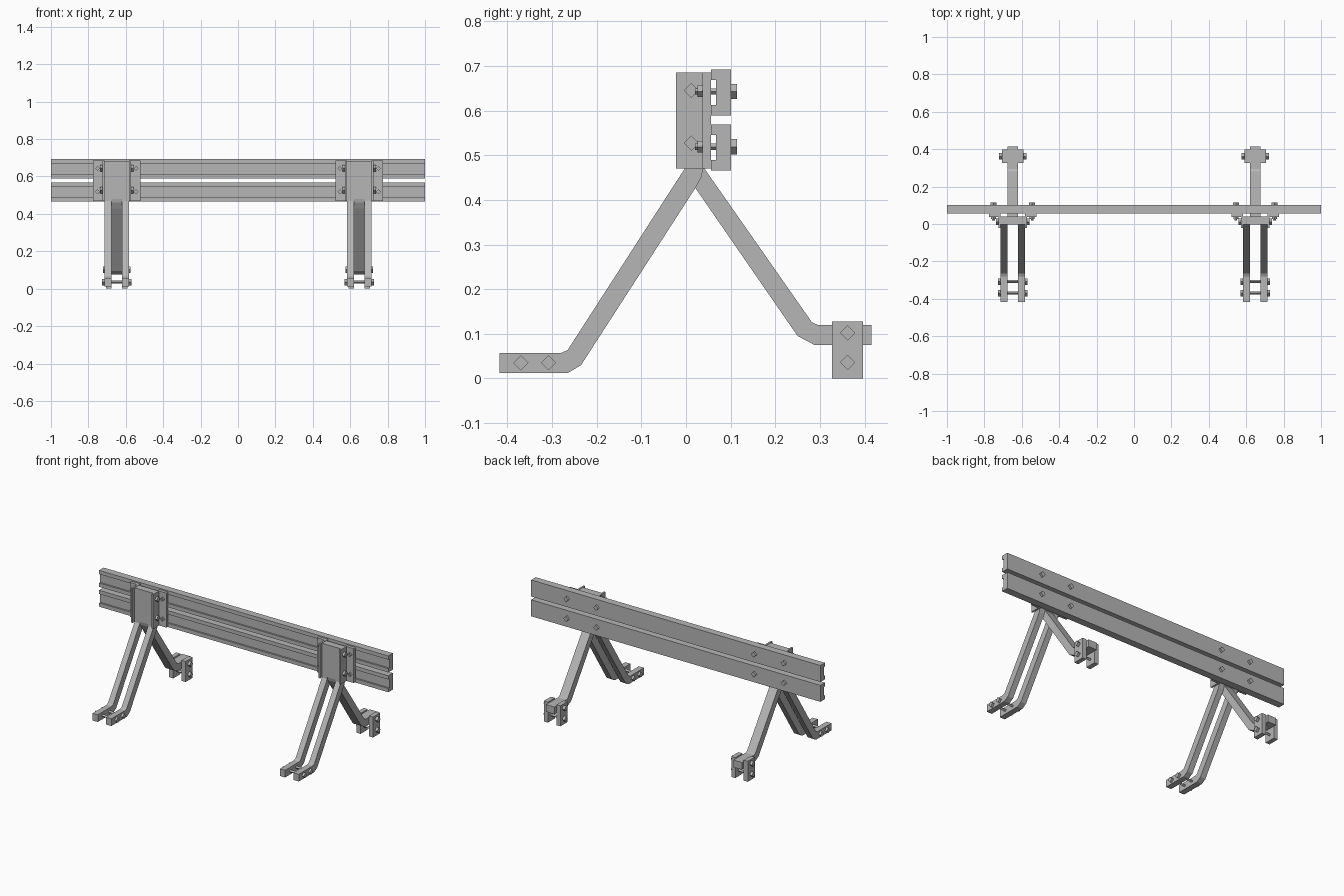
import bpy
import bmesh
import math
from mathutils import Matrix, Vector

cube = bpy.data.objects.get("Cube")
if cube:
    bpy.data.objects.remove(cube)

GREY = (0.47, 0.47, 0.47, 1)
steel = bpy.data.materials.new("grey steel")
steel.use_nodes = True
steel.diffuse_color = GREY
steel.node_tree.nodes["Principled BSDF"].inputs["Base Color"].default_value = GREY


def finish(name, bm):
    bmesh.ops.recalc_face_normals(bm, faces=bm.faces)
    mesh = bpy.data.meshes.new(name)
    bm.to_mesh(mesh)
    bm.free()
    mesh.materials.append(steel)
    obj = bpy.data.objects.new(name, mesh)
    bpy.context.collection.objects.link(obj)
    return obj


def extrude(name, points, offset):
    """Extrude a closed outline of 3D points along an offset."""
    bm = bmesh.new()
    face = bm.faces.new([bm.verts.new(p) for p in points])
    new = bmesh.ops.extrude_face_region(bm, geom=[face])["geom"]
    verts = [v for v in new if isinstance(v, bmesh.types.BMVert)]
    bmesh.ops.translate(bm, verts=verts, vec=offset)
    return finish(name, bm)


def side_profile(name, outline, x0, x1):
    return extrude(name, [(x0, y, z) for y, z in outline], (x1 - x0, 0, 0))


def bolt(name, axis, centre, parts):
    """Four-sided bolt; parts are (start, end, radius) along the axis."""
    bm = bmesh.new()
    turn = Vector((0, 0, 1)).rotation_difference(Vector(axis)).to_matrix().to_4x4()
    for start, end, radius in parts:
        shift = Matrix.Translation((0, 0, (start + end) / 2))
        bmesh.ops.create_cone(bm, cap_ends=True, segments=4, radius1=radius, radius2=radius,
                              depth=end - start,
                              matrix=Matrix.Translation(centre) @ turn @ shift)
    finish(name, bm)


def cross_bolt(name, x, y, z, half, head):
    bolt(name, (1, 0, 0), (x, y, z),
         [(-half, half, 0.008), (half, half + head, 0.017), (-half - head, -half, 0.017)])


# Leg outlines in the (y, z) plane
FRONT_LEG = [(-0.418, 0.012), (-0.265, 0.012), (-0.235, 0.03), (0.02, 0.425), (0.034, 0.45),
             (0.04, 0.475), (0.04, 0.683), (-0.003, 0.683), (-0.003, 0.47), (-0.265, 0.064),
             (-0.28, 0.057), (-0.418, 0.057)]
REAR_LEG = [(0.415, 0.075), (0.288, 0.075), (0.25, 0.095), (0.02, 0.428), (0.002, 0.46),
            (-0.003, 0.48), (-0.003, 0.683), (0.04, 0.683), (0.04, 0.472), (0.282, 0.126),
            (0.295, 0.12), (0.415, 0.12)]

# Two long rails with a shallow channel on the front
for label, z in (("lower", 0.517), ("upper", 0.641)):
    h, lip = 0.0515, 0.028
    outline = [(0.101, z - h), (0.101, z + h), (0.056, z + h), (0.056, z + lip),
               (0.067, z + lip), (0.067, z - lip), (0.056, z - lip), (0.056, z - h)]
    side_profile(label + "_rail", outline, -1, 1)

for side, cx in (("right", -0.648), ("left", 0.648)):
    # Rear leg sits between the two front legs
    side_profile(side + "_rear_leg", REAR_LEG, cx - 0.029, cx + 0.029)

    for s, tag in ((-1, "outer" if cx < 0 else "inner"), (1, "inner" if cx < 0 else "outer")):
        prefix = f"{side}_{tag}_"
        side_profile(prefix + "front_leg", FRONT_LEG, cx + s * 0.029, cx + s * 0.065)

        # Angle bracket: side plate with an outward flange
        bracket = [(0.065, -0.022), (0.076, -0.022), (0.076, 0.037),
                   (0.126, 0.037), (0.126, 0.056), (0.065, 0.056)]
        extrude(prefix + "angle_bracket", [(cx + s * x, y, 0.47) for x, y in bracket],
                (0, 0, 0.215))

        # Rear foot plate
        foot = [(0.327, 0), (0.397, 0), (0.397, 0.128), (0.327, 0.128)]
        side_profile(prefix + "rear_foot_plate", foot, cx + s * 0.029, cx + s * 0.057)

        # Bolts holding the rails to the flanges
        for z in (0.519, 0.643):
            bolt(prefix + "rail_bolt", (0, 1, 0), (cx + s * 0.103, 0, z),
                 [(0.02, 0.101, 0.007), (0.026, 0.037, 0.013), (0.101, 0.114, 0.017)])

    # Cross bolts through the post, front feet and rear feet
    for z in (0.527, 0.645):
        cross_bolt(side + "_post_bolt", cx, 0.012, z, 0.076, 0.013)
    for y in (-0.37, -0.308):
        cross_bolt(side + "_front_foot_bolt", cx, y, 0.035, 0.065, 0.013)
    for z in (0.036, 0.102):
        cross_bolt(side + "_rear_foot_bolt", cx, 0.362, z, 0.057, 0.016)
